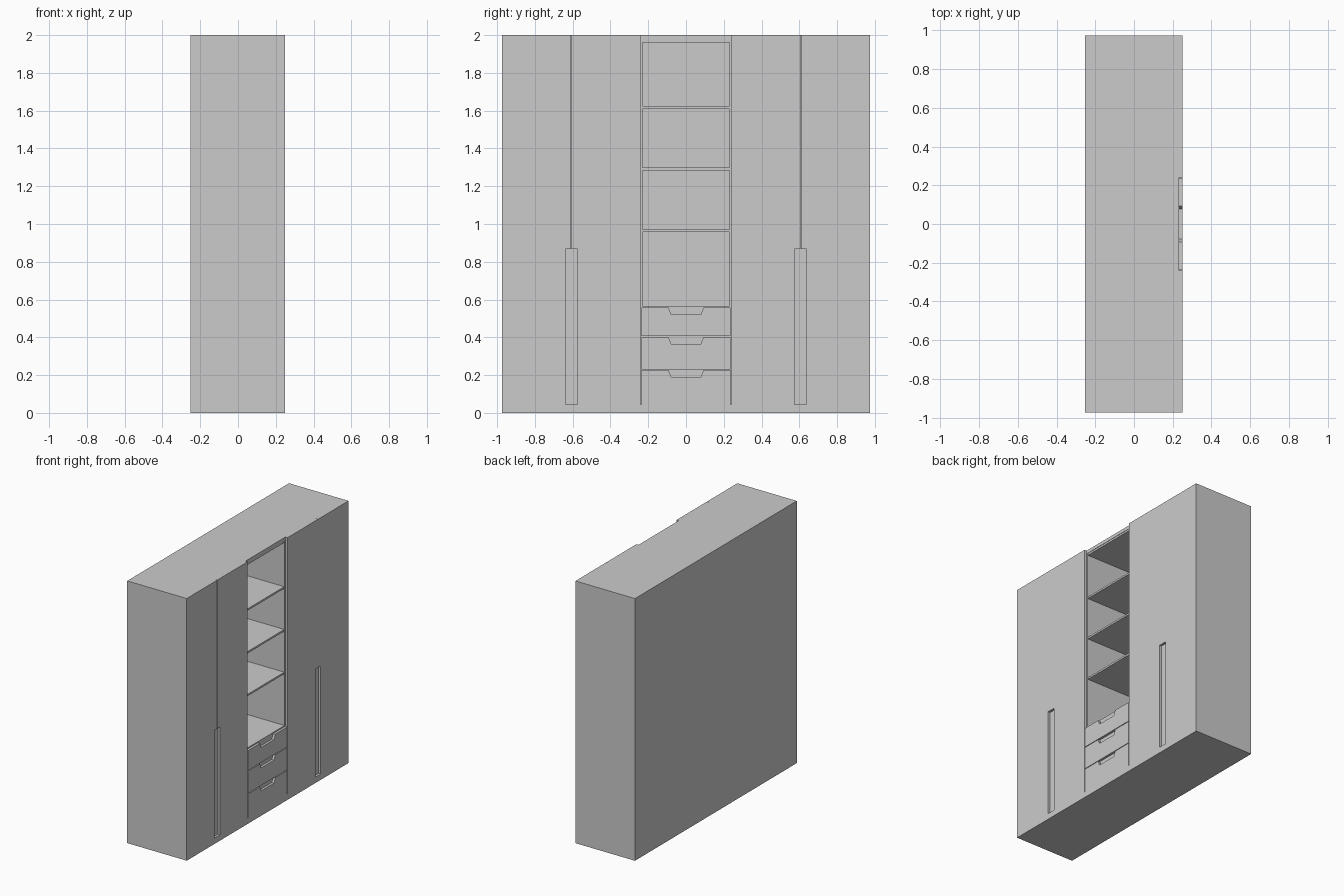
import bpy, bmesh

if "Cube" in bpy.data.objects:
    bpy.data.objects.remove(bpy.data.objects["Cube"])

BACK, CARCASS, FRONT = -0.252, 0.232, 0.25   # depth planes along x
HALF, TOP, PLINTH = 0.975, 2.0, 0.045
BAY = 0.236                                  # half width of the middle bay
HANDLE_Y, HANDLE_W, HANDLE_Z = 0.607, 0.032, 0.868


def prism(name, outline, x0, x1):
    """Extrude a (y, z) outline from x0 to x1."""
    bm = bmesh.new()
    face = bm.faces.new([bm.verts.new((x0, y, z)) for y, z in outline])
    ext = bmesh.ops.extrude_face_region(bm, geom=[face])["geom"]
    verts = [v for v in ext if isinstance(v, bmesh.types.BMVert)]
    bmesh.ops.translate(bm, verts=verts, vec=(x1 - x0, 0, 0))
    bmesh.ops.recalc_face_normals(bm, faces=bm.faces)
    mesh = bpy.data.meshes.new(name)
    bm.to_mesh(mesh)
    bm.free()
    obj = bpy.data.objects.new(name, mesh)
    bpy.context.collection.objects.link(obj)
    return obj


def board(name, x0, x1, y0, y1, z0, z1):
    return prism(name, [(y0, z0), (y1, z0), (y1, z1), (y0, z1)], x0, x1)


# Closed side cabinets with a pair of doors each
for side, s in (("left", -1), ("right", 1)):
    ya, yb = sorted((s * (BAY - 0.006), s * HALF))
    board(side + "_cabinet", BACK, CARCASS, ya, yb, 0, TOP)
    for part, edge, d in (("inner", 0.241, -1), ("outer", HALF, 1)):
        split = HANDLE_Y + d * 0.001
        grip = HANDLE_Y + d * HANDLE_W
        outline = [(edge, PLINTH), (grip, PLINTH), (grip, HANDLE_Z),
                   (split, HANDLE_Z), (split, TOP), (edge, TOP)]
        prism(f"{side}_{part}_door", [(s * y, z) for y, z in outline],
              CARCASS, FRONT)

# Plinth flush with the doors
board("plinth", CARCASS, FRONT, -HALF, HALF, 0, PLINTH)

# Middle bay: back, base behind the drawers, top and shelves
IN = BAY - 0.006
board("back_panel", BACK, BACK + 0.015, -IN, IN, 0, TOP)
board("drawer_case", BACK + 0.015, CARCASS, -IN, IN, 0, 0.566)
board("top_panel", BACK + 0.015, CARCASS, -IN, IN, 1.974, TOP)
board("top_lining", BACK + 0.015, CARCASS - 0.003, -IN, IN, 1.96, 1.974)
for i, z in enumerate((0.958, 1.284, 1.61)):
    board(f"shelf_{i + 1}", BACK + 0.015, CARCASS - 0.003, -IN, IN, z, z + 0.014)

# Drawer fronts with a tapered finger notch in the top edge
for i, (z0, z1) in enumerate(((PLINTH, 0.226), (0.231, 0.401), (0.406, 0.557))):
    half = [(BAY, z0), (BAY, z1), (0.092, z1), (0.078, z1 - 0.036)]
    outline = half + [(-y, z) for y, z in reversed(half)]
    prism(f"drawer_front_{i + 1}", outline, CARCASS, FRONT)
